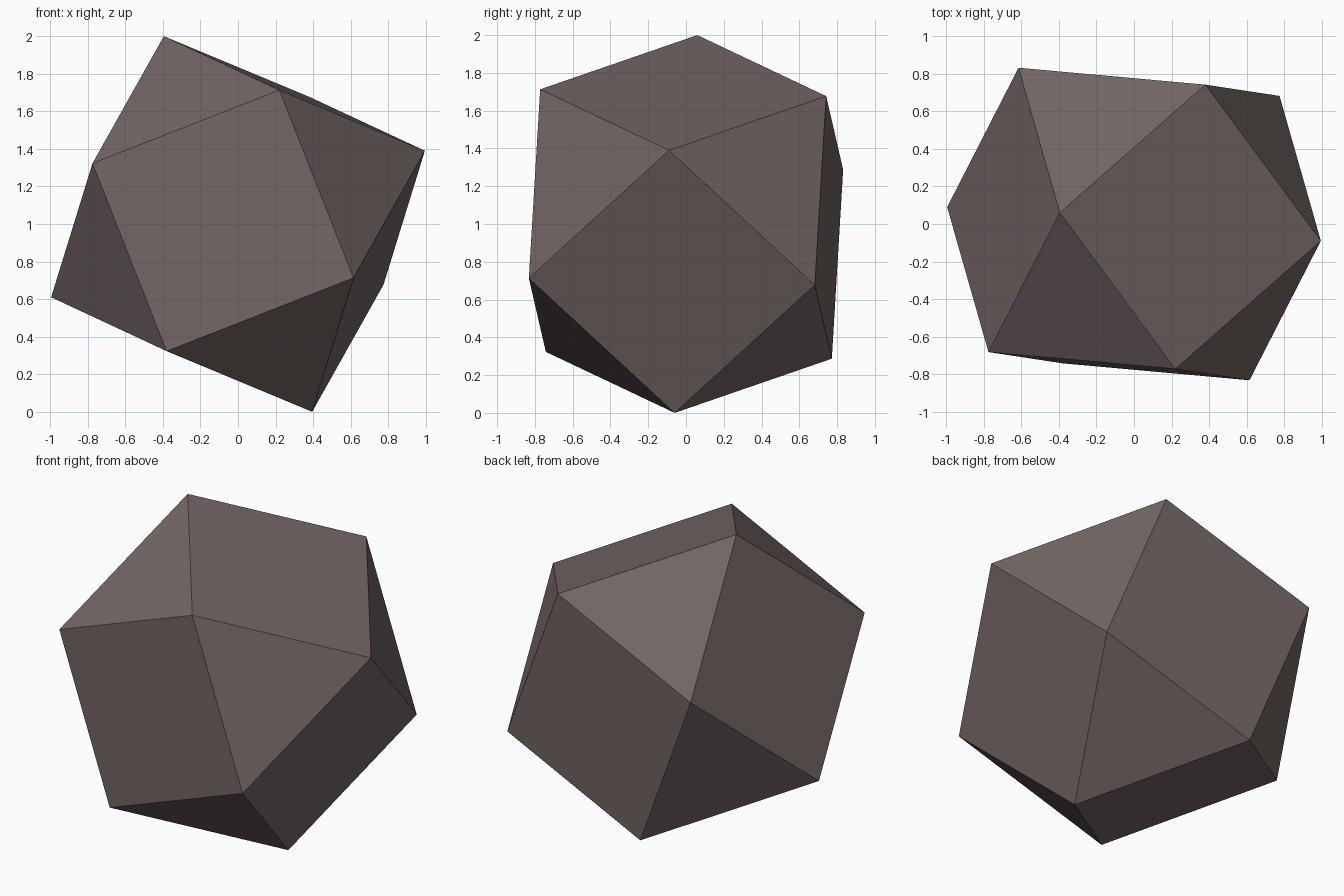
import bpy
import bmesh
from mathutils import Vector

default_cube = bpy.data.objects.get("Cube")
if default_cube:
    bpy.data.objects.remove(default_cube, do_unlink=True)

# Single stone colour
stone = bpy.data.materials.new("brown_grey")
stone.use_nodes = True
colour = (0.17, 0.13, 0.127, 1.0)
stone.diffuse_color = colour
stone.node_tree.nodes["Principled BSDF"].inputs["Base Color"].default_value = colour

# Centres of the three square faces, seen from the solid's middle
front = Vector((-0.08, -0.757, 0.018))
upper = Vector((0.30, -0.015, 0.695))
side = Vector((-0.695, 0.075, 0.305))
middle = Vector((0, 0, 1))

# Cuboctahedron: every corner is the signed sum of two face centres
bm = bmesh.new()
for a, b in ((front, upper), (upper, side), (side, front)):
    for i in (-1, 1):
        for j in (-1, 1):
            bm.verts.new(middle + a * i + b * j)
bmesh.ops.convex_hull(bm, input=bm.verts[:])

# Merge the triangle pairs into flat squares
bmesh.ops.dissolve_limit(bm, angle_limit=0.1, verts=bm.verts[:], edges=bm.edges[:])
bmesh.ops.recalc_face_normals(bm, faces=bm.faces[:])

mesh = bpy.data.meshes.new("faceted_stone")
bm.to_mesh(mesh)
bm.free()
mesh.materials.append(stone)
stone_object = bpy.data.objects.new("faceted_stone", mesh)
bpy.context.collection.objects.link(stone_object)
